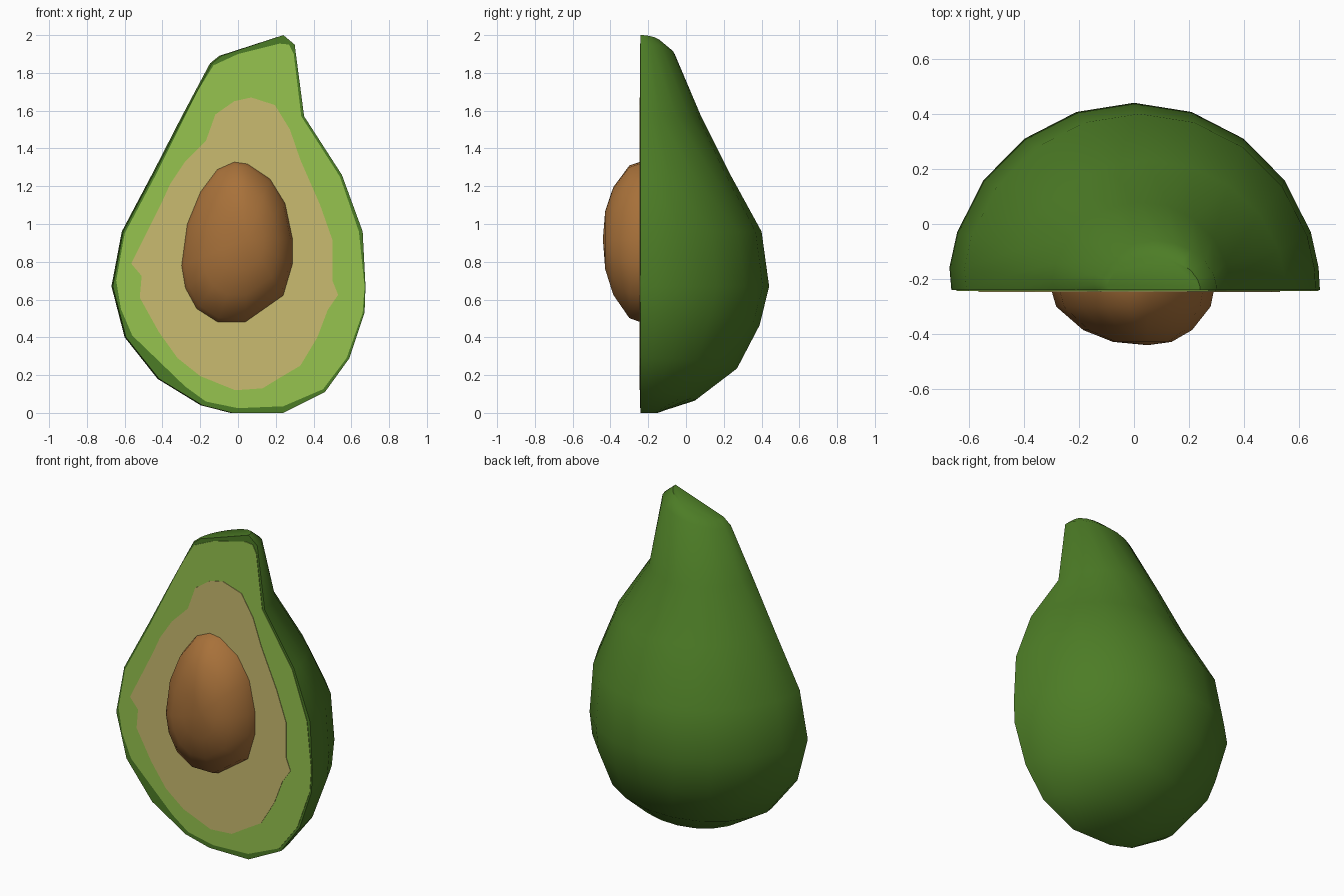
import bpy, bmesh, math

FRONT = -0.24   # plane of the cut


def material(name, rgb):
    m = bpy.data.materials.new(name)
    m.diffuse_color = (*rgb, 1)
    return m


SKIN = material("skin green", (0.073, 0.202, 0.019))
FLESH = material("flesh green", (0.305, 0.55, 0.078))
CREAM = material("flesh cream", (0.59, 0.50, 0.16))
BROWN = material("stone brown", (0.39, 0.165, 0.042))


def make(name, bm, mat, angle=None):
    bmesh.ops.recalc_face_normals(bm, faces=bm.faces[:])
    mesh = bpy.data.meshes.new(name)
    bm.to_mesh(mesh)
    bm.free()
    mesh.materials.append(mat)
    ob = bpy.data.objects.new(name, mesh)
    bpy.context.collection.objects.link(ob)
    if angle:
        bpy.ops.object.select_all(action='DESELECT')
        ob.select_set(True)
        bpy.context.view_layer.objects.active = ob
        bpy.ops.object.shade_smooth_by_angle(angle=math.radians(angle))
    return ob


def loft(bm, rings):
    """Join closed rings of equal length with quads."""
    for a, b in zip(rings, rings[1:]):
        n = len(a)
        for i in range(n):
            j = (i + 1) % n
            bm.faces.new((a[i], a[j], b[j], b[i]))


# Skin: half-ellipse rings (left x, left z, right x, right z, back y)
sections = [
    (-0.10, 1.89, 0.24, 2.00, -0.12),
    (-0.15, 1.85, 0.30, 1.95, -0.06),
    (-0.30, 1.57, 0.35, 1.57, 0.08),
    (-0.45, 1.28, 0.55, 1.26, 0.23),
    (-0.62, 0.96, 0.66, 0.96, 0.40),
    (-0.675, 0.67, 0.675, 0.67, 0.44),
    (-0.605, 0.40, 0.67, 0.53, 0.39),
    (-0.43, 0.18, 0.59, 0.29, 0.27),
    (-0.20, 0.04, 0.46, 0.11, 0.06),
    (-0.04, 0.00, 0.24, 0.00, -0.15),
]
angles = [0, 7, 18, 36, 54, 72, 90, 108, 126, 144, 162, 173, 180]
bm = bmesh.new()
rings = []
for xl, zl, xr, zr, back in sections:
    ring = []
    for a in angles:
        c, s = math.cos(math.radians(a)), math.sin(math.radians(a))
        t = (c + 1) / 2
        x = xl + (xr - xl) * t + (0.012 if a == 180 else 0)
        ring.append(bm.verts.new((x, FRONT + (back - FRONT) * s, zl + (zr - zl) * t)))
    rings.append(ring)
loft(bm, rings)
bm.faces.new(rings[0])
bm.faces.new(rings[-1])
make("skin", bm, SKIN, 50)


# Cut face: thin plates for the green and cream flesh
def plate(name, outline, y, mat):
    bm = bmesh.new()
    back = [bm.verts.new((x, FRONT + 0.001, z)) for x, z in outline]
    front = [bm.verts.new((x, y, z)) for x, z in outline]
    loft(bm, [back, front])
    bm.faces.new(front)
    bm.faces.new(back)
    make(name, bm, mat)


plate("green_flesh", [
    (0.22, 1.955), (0.27, 1.95), (0.295, 1.90), (0.335, 1.57), (0.54, 1.25),
    (0.64, 0.96), (0.67, 0.67), (0.66, 0.53), (0.575, 0.29), (0.45, 0.125),
    (0.24, 0.035), (0.0, 0.025), (-0.17, 0.06), (-0.28, 0.14), (-0.56, 0.41),
    (-0.62, 0.55), (-0.645, 0.70), (-0.60, 0.95), (-0.43, 1.27), (-0.21, 1.71),
    (-0.13, 1.84), (0.0, 1.90)], FRONT - 0.003, FLESH)

plate("cream_flesh", [
    (0.07, 1.67), (-0.02, 1.65), (-0.12, 1.58), (-0.17, 1.44), (-0.28, 1.33),
    (-0.36, 1.21), (-0.41, 1.10), (-0.49, 0.94), (-0.565, 0.79), (-0.51, 0.725),
    (-0.52, 0.61), (-0.42, 0.43), (-0.32, 0.29), (-0.20, 0.195), (-0.015, 0.12),
    (0.13, 0.13), (0.22, 0.185), (0.33, 0.25), (0.42, 0.40), (0.475, 0.545),
    (0.53, 0.625), (0.50, 0.70), (0.50, 0.915), (0.435, 1.10), (0.33, 1.34),
    (0.275, 1.50), (0.195, 1.63)], FRONT - 0.006, CREAM)

# Stone: outline shrinking towards an apex in front
stone = [
    (-0.02, 1.33), (0.05, 1.32), (0.17, 1.24), (0.25, 1.11), (0.29, 0.92),
    (0.29, 0.79), (0.24, 0.62), (0.04, 0.48), (-0.11, 0.48), (-0.22, 0.55),
    (-0.28, 0.66), (-0.30, 0.78), (-0.27, 1.00), (-0.20, 1.17), (-0.11, 1.29)]
cx, cz = 0.05, 0.92
bm = bmesh.new()
rings = [[bm.verts.new((cx + (x - cx) * s, y, cz + (z - cz) * s)) for x, z in stone]
         for s, y in ((1, FRONT), (0.95, -0.30), (0.67, -0.385), (0.36, -0.428))]
loft(bm, rings)
bm.faces.new(rings[0])
apex = bm.verts.new((cx, -0.44, cz))
for a, b in zip(rings[-1], rings[-1][1:] + rings[-1][:1]):
    bm.faces.new((a, b, apex))
make("stone", bm, BROWN, 60)
